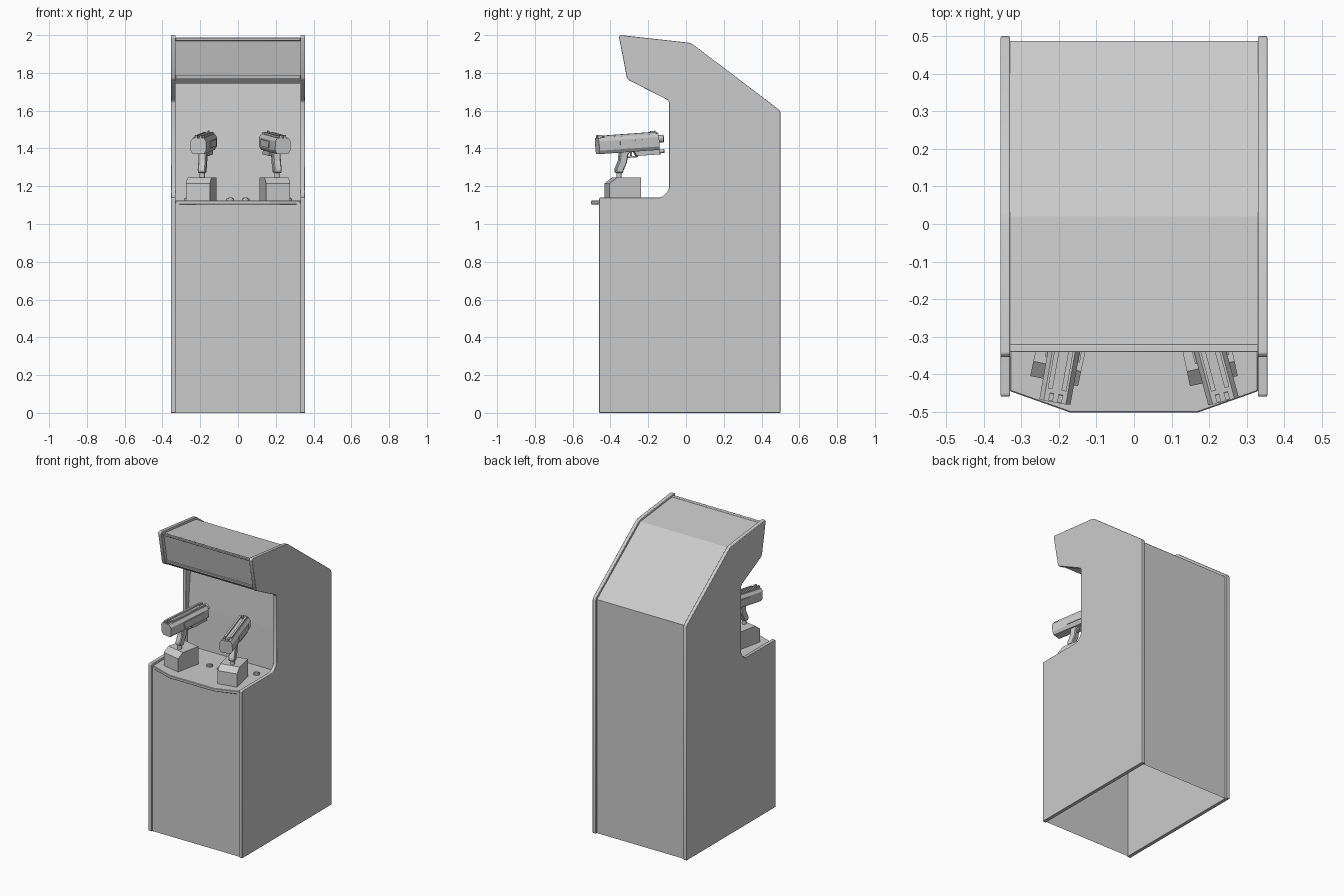
import bpy, bmesh, math
from mathutils import Matrix, Vector

if "Cube" in bpy.data.objects:
    bpy.data.objects.remove(bpy.data.objects["Cube"])

grey = bpy.data.materials.new("plain_grey")
grey.diffuse_color = (0.6, 0.6, 0.6, 1)
grey.use_nodes = True
grey.node_tree.nodes["Principled BSDF"].inputs["Base Color"].default_value = grey.diffuse_color


def finish(name, bm, matrix=None, bevel=0, segments=1, smooth=None):
    if matrix:
        bm.transform(matrix)
    bmesh.ops.recalc_face_normals(bm, faces=bm.faces)
    me = bpy.data.meshes.new(name)
    bm.to_mesh(me)
    bm.free()
    me.materials.append(grey)
    ob = bpy.data.objects.new(name, me)
    bpy.context.collection.objects.link(ob)
    if bevel:
        m = ob.modifiers.new("bevel", 'BEVEL')
        m.width, m.segments, m.limit_method = bevel, segments, 'ANGLE'
    if smooth:
        bpy.ops.object.select_all(action='DESELECT')
        ob.select_set(True)
        bpy.context.view_layer.objects.active = ob
        bpy.ops.object.shade_smooth_by_angle(angle=math.radians(smooth))
    return ob


def prism(name, pts, axis, a, b, closed=True, **kw):
    """Extrude a 2D profile along an axis from a to b; open profiles give a sheet."""
    place = {'x': lambda p, t: (t, p[0], p[1]),
             'y': lambda p, t: (p[0], t, p[1]),
             'z': lambda p, t: (p[0], p[1], t)}[axis]
    bm = bmesh.new()
    lo = [bm.verts.new(place(p, a)) for p in pts]
    hi = [bm.verts.new(place(p, b)) for p in pts]
    n = len(pts)
    for i in range(n if closed else n - 1):
        j = (i + 1) % n
        bm.faces.new((lo[i], lo[j], hi[j], hi[i]))
    if closed:
        bm.faces.new(lo)
        bm.faces.new(hi)
    return finish(name, bm, **kw)


def box(name, x, y, z, **kw):
    return prism(name, [(x[0], y[0]), (x[1], y[0]), (x[1], y[1]), (x[0], y[1])], 'z', *z, **kw)


def cylinder(name, r, depth, matrix, sides=12, r2=None):
    bm = bmesh.new()
    bmesh.ops.create_cone(bm, cap_ends=True, segments=sides, radius1=r,
                          radius2=r if r2 is None else r2, depth=depth)
    return finish(name, bm, matrix=matrix, smooth=40)


# Side panels with rounded edge trim
side = [(-.46, 0), (.5, 0), (.5, 1.59), (.493, 1.605), (.035, 1.952), (.015, 1.96),
        (-.345, 2), (-.355, 1.99), (-.313, 1.775), (-.305, 1.763), (-.1, 1.658),
        (-.09, 1.645), (-.09, 1.19), (-.098, 1.172), (-.122, 1.146), (-.138, 1.14),
        (-.455, 1.14), (-.46, 1.135)]
for label, s in (("left", -1), ("right", 1)):
    prism(label + "_side_panel", side, 'x', s * .33, s * .355,
          bevel=.007, segments=3, smooth=40)

# Cabinet shell: open underneath
W = .331
prism("back_and_roof", [(.487, 0), (.487, 1.592), (.02, 1.945), (-.335, 1.983)],
      'x', -W, W, closed=False)
prism("front_panel", [(-.45, 0), (-.45, 1.11)], 'x', -W, W, closed=False)
prism("screen_panel", [(-.075, 1.12), (-.06, 1.4), (-.03, 1.745)], 'x', -W, W, closed=False)
prism("hood_underside", [(-.03, 1.745), (-.27, 1.745), (-.297, 1.772)], 'x', -W, W, closed=False)

# Sign panel, set back between two trim bars
prism("sign_panel", [(-.33, 1.983), (-.29, 1.772)], 'x', -W, W, closed=False)
prism("sign_top_trim", [(-.322, 1.985), (-.342, 1.987), (-.339, 1.971), (-.319, 1.969)],
      'x', -W, W, bevel=.003, segments=2, smooth=40)
prism("sign_bottom_trim", [(-.285, 1.785), (-.306, 1.787), (-.303, 1.77), (-.282, 1.768)],
      'x', -W, W, bevel=.003, segments=2, smooth=40)

# Control deck with angled front lip
prism("control_deck", [(-W, -.07), (-W, -.445), (-.17, -.502), (.17, -.502), (W, -.445), (W, -.07)],
      'z', 1.104, 1.125, bevel=.003)

# Push buttons
for i, (x, y) in enumerate([(-.04, -.247), (.04, -.247), (-.266, -.18), (.266, -.18)]):
    cylinder(f"button_{i}", .02, .01, Matrix.Translation((x, y, 1.129)), 16)
    cylinder(f"button_cap_{i}", .014, .008, Matrix.Translation((x, y, 1.136)), 16, .011)

# Gun mounts and guns, turned toward the centre
body = [(-.03, -.046), (.03, -.046), (.042, -.028), (.042, .022), (.03, .04),
        (-.03, .04), (-.042, .022), (-.042, -.028)]
grip = [(-.012, -.04), (.045, -.04), (.03, -.06), (.024, -.1), (.006, -.14), (.002, -.155),
        (-.034, -.155), (-.037, -.135), (-.018, -.09)]
lie = Matrix.Rotation(-math.pi / 2, 4, 'X')
for label, s, gx, turn in (("left", -1, -.187, -10), ("right", 1, .203, 15)):
    base = Matrix.Translation((s * .195, -.335, 0)) @ Matrix.Rotation(math.radians(s * 12), 4, 'Z')
    prism(label + "_gun_mount", [(-.085, 1.12), (.085, 1.12), (.085, 1.245), (-.045, 1.245),
                                 (-.085, 1.215)], 'x', -.065, .065, matrix=base)
    yaw = Matrix.Translation((gx, -.34, 1.425)) @ Matrix.Rotation(math.radians(turn), 4, 'Z')
    M = yaw @ Matrix.Rotation(math.radians(4), 4, 'X')

    cylinder(label + "_gun_post", .014, .06, yaw @ Matrix.Translation((0, -.015, -.165)))
    prism(label + "_gun_grip", grip, 'x', -.021, .021, matrix=yaw, bevel=.005)
    prism(label + "_gun_body", body, 'y', -.135, .195, matrix=M)
    # Raised strips on top and cheeks on the sides
    for k in (-1, 1):
        box(f"{label}_gun_rail_{k}", (k * .012, k * .025), (-.1, .19), (.038, .05), matrix=M)
        box(f"{label}_gun_cheek_{k}", (k * .04, k * .047), (-.02, .15), (-.022, .014), matrix=M)
        box(f"{label}_gun_rear_sight_{k}", (k * .006, k * .018), (-.132, -.112), (.038, .054), matrix=M)
    box(label + "_gun_front_sight", (-.004, .004), (.16, .185), (.038, .056), matrix=M)
    # Muzzle and lower tube
    cylinder(label + "_gun_muzzle", .02, .04, M @ Matrix.Translation((0, .205, .012)) @ lie)
    prism(label + "_gun_lower_housing", [(.06, -.044), (.075, -.07), (.2, -.07), (.2, -.044)],
          'x', -.02, .02, matrix=M)
    cylinder(label + "_gun_lower_tube", .01, .03, M @ Matrix.Translation((0, .21, -.055)) @ lie)
    # Trigger and its guard
    box(label + "_gun_trigger_guard", (-.006, .006), (.022, .08), (-.077, -.07), matrix=M)
    box(label + "_gun_trigger", (-.005, .005), (.042, .05), (-.068, -.044), matrix=M)
